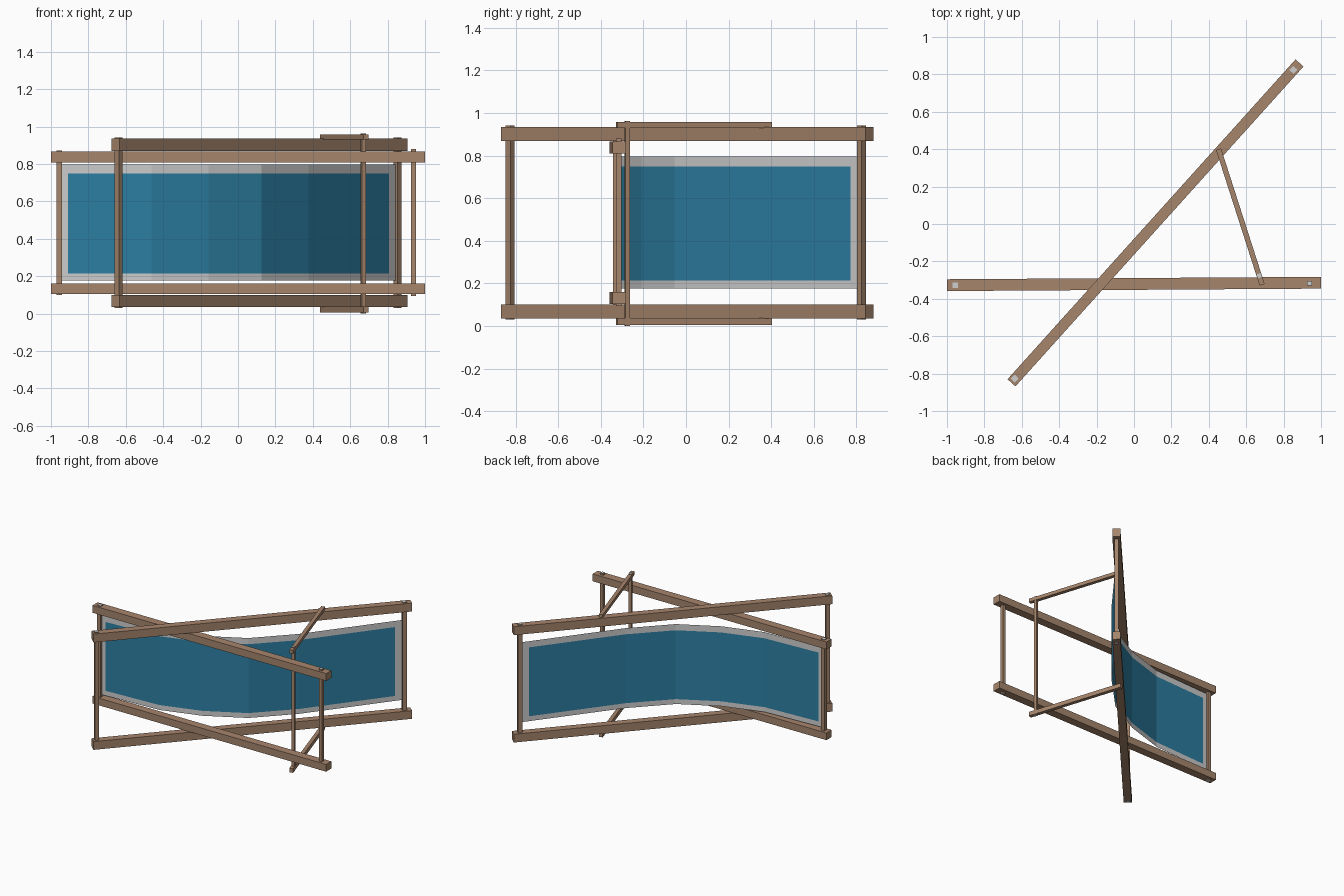
import bpy, bmesh, math
from mathutils import Matrix, Vector

if "Cube" in bpy.data.objects:
    bpy.data.objects.remove(bpy.data.objects["Cube"])


def material(name, rgb):
    m = bpy.data.materials.new(name)
    m.diffuse_color = (*rgb, 1)
    m.use_nodes = True
    m.node_tree.nodes["Principled BSDF"].inputs["Base Color"].default_value = m.diffuse_color
    return m


WOOD = material("wood", (0.38, 0.235, 0.15))
PALE = material("pale grey", (0.62, 0.62, 0.62))
BLUE = material("blue cloth", (0.026, 0.215, 0.37))


def finish(name, bm, mats):
    me = bpy.data.meshes.new(name)
    bm.to_mesh(me)
    bm.free()
    for m in mats:
        me.materials.append(m)
    ob = bpy.data.objects.new(name, me)
    bpy.context.collection.objects.link(ob)
    return ob


def box(name, centre, size, angle, caps=False):
    """Box turned about z; caps=True gives pale end faces top and bottom."""
    bm = bmesh.new()
    bmesh.ops.create_cube(bm, size=1)
    bm.transform(Matrix.Translation(centre) @ Matrix.Rotation(angle, 4, 'Z')
                 @ Matrix.Diagonal((*size, 1)))
    bm.normal_update()
    for f in bm.faces:
        f.material_index = 1 if caps and abs(f.normal.z) > 0.9 else 0
    return finish(name, bm, [WOOD, PALE])


def rail_pair(name, a, b, width, heights):
    """A beam from a to b in plan, once for each z range."""
    d = Vector(b) - Vector(a)
    ang = math.atan2(d.y, d.x)
    for side, (z0, z1) in zip(("lower", "upper"), heights):
        box(f"{name}_{side}", ((a[0] + b[0]) / 2, (a[1] + b[1]) / 2, (z0 + z1) / 2),
            (d.length, width, z1 - z0), ang)
    return ang


def bar(name, x, y, s, z0, z1, ang):
    box(name, (x, y, (z0 + z1) / 2), (s, s, z1 - z0), ang, True)


# Inner frame
a = rail_pair("inner_rail", (-1, -0.327), (1, -0.314), 0.063,
              [(0.104, 0.160), (0.809, 0.866)])
bar("inner_bar_left", -0.956, -0.327, 0.03, 0.099, 0.871, a)
bar("inner_bar_right", 0.938, -0.316, 0.025, 0.093, 0.880, a)

# Outer frame
a = rail_pair("outer_rail", (-0.655, -0.849), (0.885, 0.861), 0.057,
              [(0.036, 0.100), (0.870, 0.935)])
bar("outer_bar_near", -0.638, -0.826, 0.03, 0.030, 0.941, a)
bar("outer_bar_far", 0.852, 0.824, 0.03, 0.030, 0.941, a)

# Support struts
a = rail_pair("strut", (0.452, 0.400), (0.685, -0.325), 0.028,
              [(0.005, 0.037), (0.930, 0.957)])
bar("strut_bar", 0.670, -0.276, 0.022, 0.0, 0.962, a)

# Cloth sling: a thin bent sheet with a pale border and a blue panel
path = [(-0.945, -0.328), (-0.910, -0.326), (-0.463, -0.303), (-0.158, -0.208),
        (0.126, -0.054), (0.377, 0.205), (0.808, 0.772), (0.855, 0.832)]
rows = [0.176, 0.214, 0.749, 0.797]
bm = bmesh.new()
grid = [[bm.verts.new((x, y, z)) for z in rows] for x, y in path]
for i in range(len(path) - 1):
    for j in range(3):
        f = bm.faces.new((grid[i][j], grid[i + 1][j], grid[i + 1][j + 1], grid[i][j + 1]))
        f.material_index = int(j == 1 and 0 < i < len(path) - 2)
finish("cloth_sling", bm, [PALE, BLUE])
